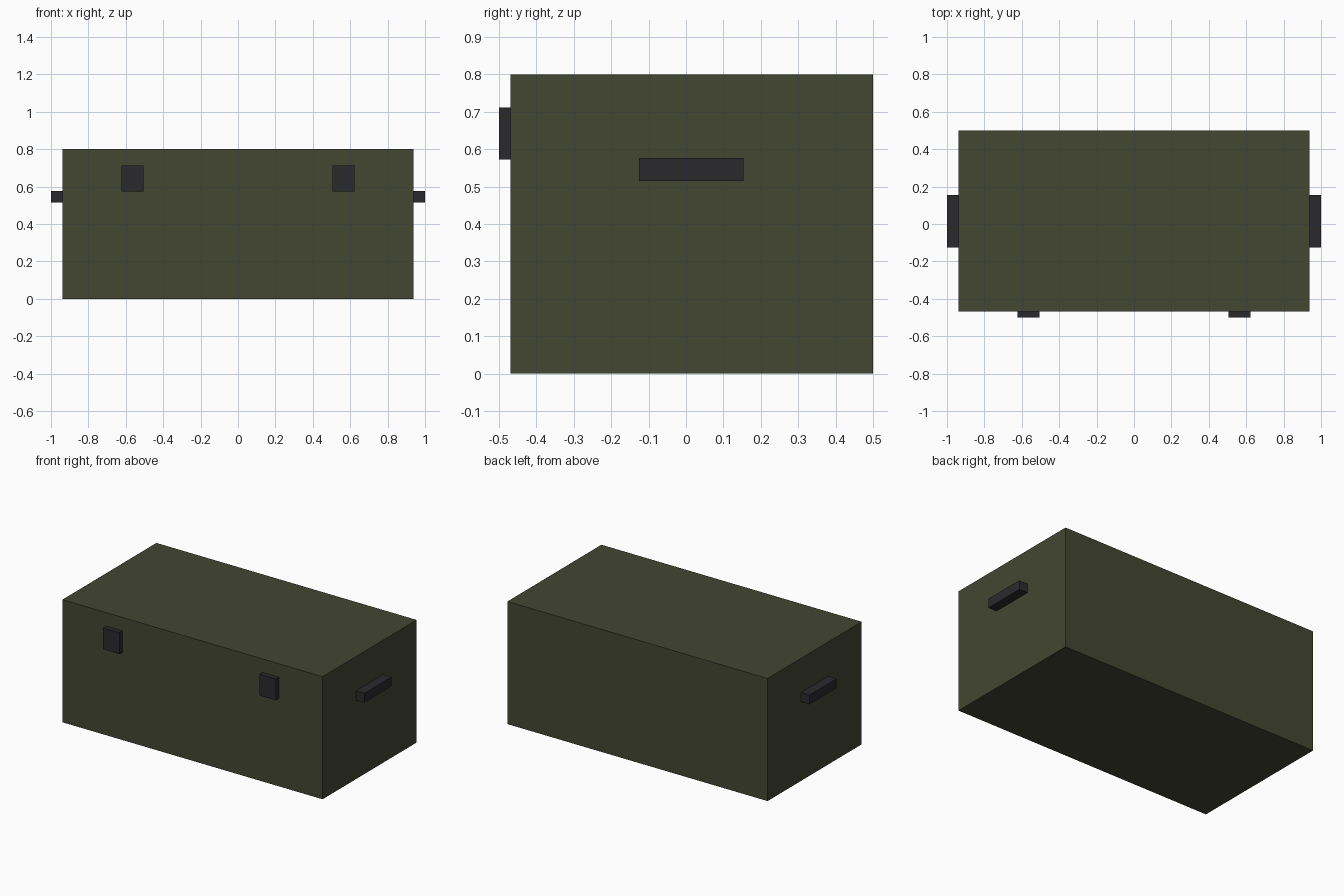
import bpy

if "Cube" in bpy.data.objects:
    bpy.data.objects.remove(bpy.data.objects["Cube"])


def material(name, color):
    m = bpy.data.materials.new(name)
    m.diffuse_color = (*color, 1)
    m.use_nodes = True
    m.node_tree.nodes["Principled BSDF"].inputs["Base Color"].default_value = m.diffuse_color
    return m


def box(name, lo, hi, mat):
    # axis-aligned box between two corners
    bpy.ops.mesh.primitive_cube_add(size=1, location=[(a + b) / 2 for a, b in zip(lo, hi)])
    ob = bpy.context.object
    ob.name = name
    ob.scale = [b - a for a, b in zip(lo, hi)]
    bpy.ops.object.transform_apply(location=False, rotation=False, scale=True)
    ob.data.materials.append(mat)
    return ob


olive = material("olive_paint", (0.056, 0.061, 0.032))
dark = material("dark_metal", (0.023, 0.023, 0.027))

# Crate body
box("crate_body", (-0.939, -0.469, 0), (0.939, 0.5, 0.8), olive)

for side, s in (("left", -1), ("right", 1)):
    # Front latch, slightly sunk into the body
    x = 0.564 * s
    box(f"{side}_latch", (x - 0.059, -0.5, 0.573), (x + 0.059, -0.46, 0.712), dark)
    # End handle, slightly sunk into the body
    xs = sorted((0.93 * s, 1.0 * s))
    box(f"{side}_handle", (xs[0], -0.125, 0.515), (xs[1], 0.154, 0.576), dark)
